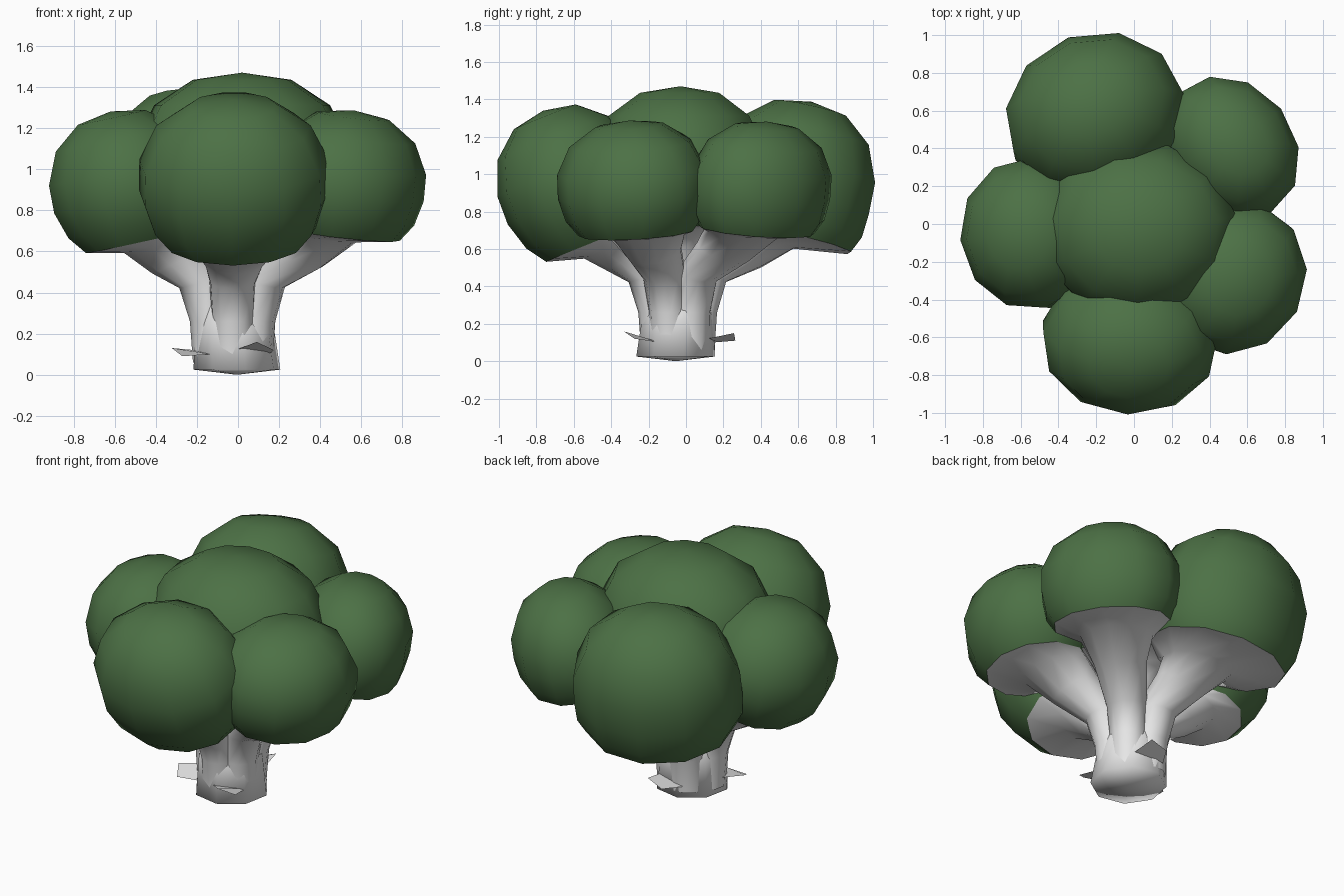
import bpy, bmesh, math
from mathutils import Vector

if "Cube" in bpy.data.objects:
    bpy.data.objects.remove(bpy.data.objects["Cube"])


def material(name, rgb):
    m = bpy.data.materials.new(name)
    m.diffuse_color = (*rgb, 1)
    m.use_nodes = True
    m.node_tree.nodes["Principled BSDF"].inputs["Base Color"].default_value = m.diffuse_color
    return m


green = material("floret green", (0.073, 0.165, 0.06))
pale = material("stalk pale grey", (0.8, 0.8, 0.8))
UP = Vector((0, 0, 1))
MID = Vector((-0.02, -0.04, 0))


def finish(name, bm, mat, smooth=True):
    bmesh.ops.recalc_face_normals(bm, faces=bm.faces[:])
    me = bpy.data.meshes.new(name)
    bm.to_mesh(me)
    bm.free()
    me.materials.append(mat)
    for p in me.polygons:
        p.use_smooth = smooth
    ob = bpy.data.objects.new(name, me)
    bpy.context.collection.objects.link(ob)
    return ob


def loft(name, rings, side, mat, n, tip=None, end=None):
    """Skin rings given as (centre, axis, sideways radius, outward radius)."""
    bm = bmesh.new()
    loops = []
    for c, axis, ru, rv in rings:
        v = axis.normalized().cross(side)
        loops.append([bm.verts.new(c + side * ru * math.cos(2 * math.pi * (i + .25) / n)
                                   + v * rv * math.sin(2 * math.pi * (i + .25) / n))
                      for i in range(n)])
    for a, b in zip(loops, loops[1:]):
        for i in range(n):
            bm.faces.new((a[i], a[(i + 1) % n], b[(i + 1) % n], b[i]))
    for point, lp in ((tip, loops[0]), (end, loops[-1])):
        if point is not None:
            t = bm.verts.new(point)
            for i in range(n):
                bm.faces.new((t, lp[i], lp[(i + 1) % n]))
    return finish(name, bm, mat)


# Dome outline: fraction of radius, fraction of height
DOME = [(0.45, 0.92), (0.80, 0.64), (0.98, 0.22), (0.99, -0.15)]

# name, centre, sideways radius, outward radius, height, outward lean, rim width, rim depth
FLORETS = [
    ("centre", (0.02, -0.03, 1.03), 0.54, 0.48, 0.44, 0.0, 0.75, 0.70),
    ("front", (-0.02, -0.605, 0.94), 0.475, 0.405, 0.43, 0.40, 0.70, 0.76),
    ("left", (-0.54, -0.05, 0.92), 0.41, 0.38, 0.37, 0.22, 0.70, 0.75),
    ("back_left", (-0.20, 0.57, 0.94), 0.49, 0.44, 0.46, 0.24, 0.88, 0.62),
    ("back_right", (0.51, 0.40, 0.94), 0.41, 0.34, 0.345, 0.16, 0.82, 0.70),
    ("right", (0.52, -0.28, 0.94), 0.42, 0.39, 0.35, 0.14, 0.76, 0.73),
]

for name, c, rs, ro, h, lean, rim_w, rim_d in FLORETS:
    c = Vector(c)
    out = Vector((c.x, c.y, 0)).normalized() if lean else Vector()
    side = UP.cross(out).normalized() if lean else Vector((1, 0, 0))
    axis = (UP + out * lean).normalized()
    # floret head
    outline = DOME + [(rim_w * 0.5 + 0.53, -0.15 - (rim_d - 0.15) * 0.6), (rim_w, -rim_d)]
    loft("floret_" + name, [(c + axis * h * z, axis, rs * r, ro * r) for r, z in outline],
         side, green, 11, tip=c + axis * h)
    # branch that rises to the underside, then spreads flat to the rim
    rim = c - axis * h * rim_d
    neck = MID + out * 0.155 + UP * 0.45
    under = rim - out * 0.12 - axis * 0.015
    loft("branch_" + name, [
        (MID + out * 0.09 + UP * 0.06, UP, 0.11, 0.11),
        (MID + out * 0.11 + UP * 0.26, UP, 0.105, 0.105),
        (neck, (UP + out * 0.25).normalized(), 0.115, 0.115),
        (neck.lerp(under, 0.6), (UP + out * 0.5).normalized(), 0.15, 0.15),
        (under, axis, 0.21, 0.20),
        (rim, axis, rs * rim_w, ro * rim_w)], side, pale, 11)

# main stalk with a slightly pointed cut end
foot = MID + Vector((0.015, -0.015, 0))
loft("stalk", [(foot + UP * 0.025, UP, 0.215, 0.215),
               (MID + UP * 0.25, UP, 0.195, 0.195),
               (MID + UP * 0.42, UP, 0.15, 0.15)],
     Vector((1, 0, 0)), pale, 8, tip=foot, end=MID + UP * 0.46)

# small leaf scraps around the foot
for name, ang, zt in (("left", 205, 0.13), ("front", 300, 0.16), ("back", 80, 0.15)):
    a = math.radians(ang)
    d = Vector((math.cos(a), math.sin(a), 0))
    s = UP.cross(d)
    bm = bmesh.new()
    pts = [MID + d * 0.17 + s * 0.10 + UP * 0.10, MID + d * 0.30 + s * 0.05 + UP * (zt - 0.04),
           MID + d * 0.31 - s * 0.05 + UP * zt, MID + d * 0.17 - s * 0.09 + UP * 0.12]
    bm.faces.new([bm.verts.new(p) for p in pts])
    finish("leaf_" + name, bm, pale, False)
